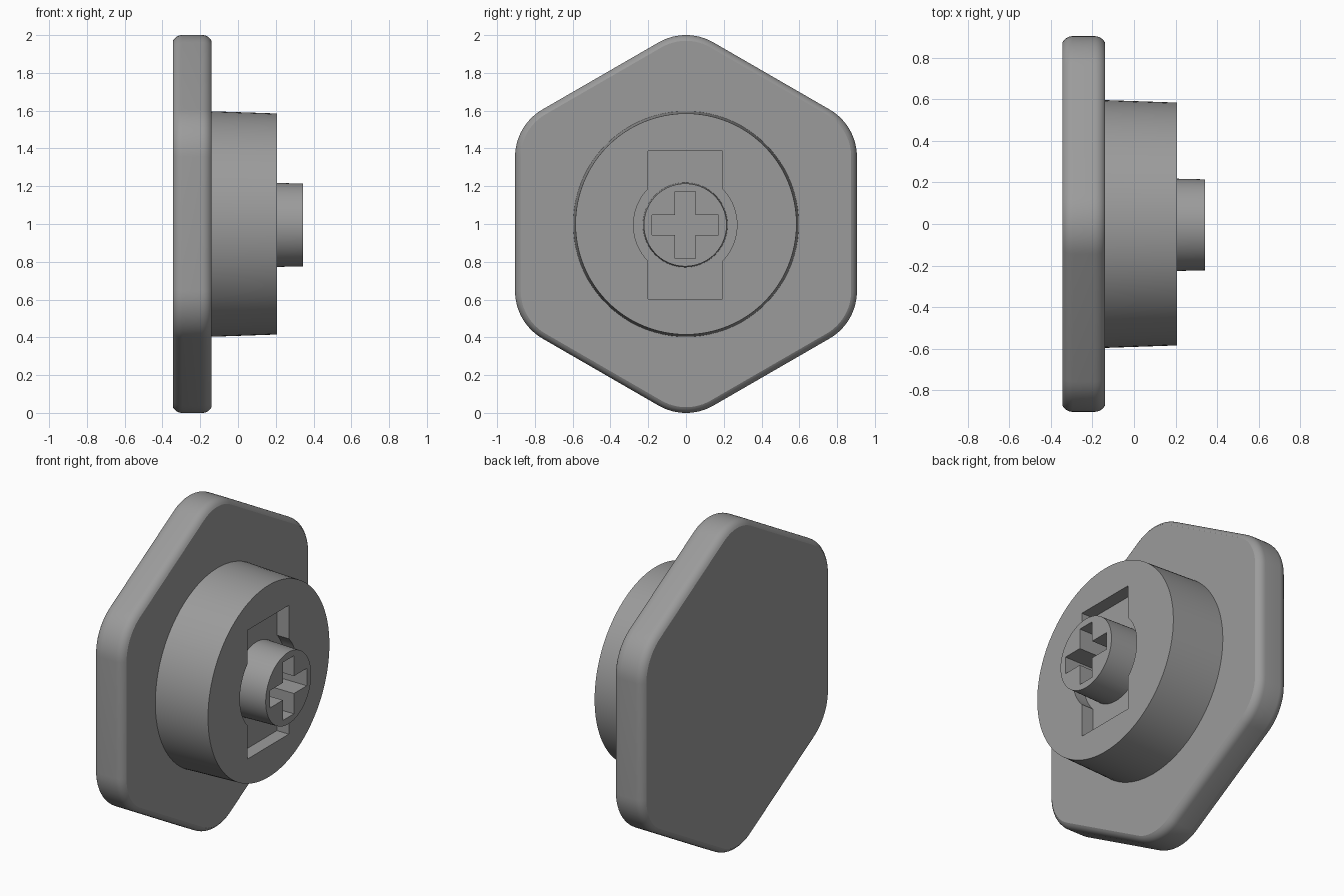
import bpy, bmesh, math
from math import sin, cos, pi, radians

if "Cube" in bpy.data.objects:
    bpy.data.objects.remove(bpy.data.objects["Cube"])

CY, CZ = -0.004, 0.995      # axis of the stem and its recess

grey = bpy.data.materials.new("mid grey")
grey.diffuse_color = (0.33, 0.33, 0.33, 1)
grey.use_nodes = True
grey.node_tree.nodes["Principled BSDF"].inputs["Base Color"].default_value = grey.diffuse_color


def loft(name, sections):
    """Closed solid through (x, [(y, z), ...]) outlines of equal length."""
    bm = bmesh.new()
    rings = [[bm.verts.new((x, y, z)) for y, z in pts] for x, pts in sections]
    n = len(rings[0])
    for a, b in zip(rings, rings[1:]):
        for i in range(n):
            j = (i + 1) % n
            bm.faces.new((a[i], a[j], b[j], b[i]))
    bm.faces.new(rings[0][::-1])
    bm.faces.new(rings[-1])
    bmesh.ops.recalc_face_normals(bm, faces=bm.faces)
    me = bpy.data.meshes.new(name)
    bm.to_mesh(me)
    bm.free()
    me.materials.append(grey)
    ob = bpy.data.objects.new(name, me)
    bpy.context.collection.objects.link(ob)
    return ob


def circle(r, y=0.0, z=1.0, n=96):
    return [(y + r * cos(2 * pi * i / n), z + r * sin(2 * pi * i / n)) for i in range(n)]


def box(w, h):
    return [(CY + a * w / 2, CZ + b * h / 2) for a, b in ((-1, -1), (1, -1), (1, 1), (-1, 1))]


def round_hexagon(inset):
    """Hexagon with a corner on top and rounded corners."""
    r, steps = 0.29, 12
    d = (0.905 - r) / cos(pi / 6)
    pts = []
    for k in range(6):
        c = radians(30 + 60 * k) + radians(0)
        for s in range(steps + 1):
            a = c - pi / 6 + pi / 3 * s / steps
            pts.append((d * cos(c) + (r - inset) * cos(a),
                        1 + d * sin(c) + (r - inset) * sin(a)))
    return pts


def combine(target, tool, operation):
    bpy.context.view_layer.objects.active = target
    mod = target.modifiers.new("cut", 'BOOLEAN')
    mod.operation, mod.solver, mod.object = operation, 'EXACT', tool
    bpy.ops.object.modifier_apply(modifier=mod.name)
    bpy.data.objects.remove(tool)


# Hexagonal plate with rounded rims
X0, X1, R, SWEEP = -0.345, -0.14, 0.057, radians(62)
arc = [(R * (sin(SWEEP) - sin(t)), R * (1 - cos(t)))
       for t in (SWEEP * (1 - i / 6) for i in range(7))]
body = loft("hexagonal_cap", [(X0 + dx, round_hexagon(i)) for dx, i in arc]
            + [(X1 - dx, round_hexagon(i)) for dx, i in reversed(arc)])

# Tapered round boss
combine(body, loft("boss", [(-0.2, circle(0.599)), (0.207, circle(0.585))]), 'UNION')

# Recess around the stem: upright slot plus round pocket
FLOOR = 0.127
combine(body, loft("slot", [(FLOOR, box(0.396, 0.785)), (0.3, box(0.396, 0.785))]), 'DIFFERENCE')
combine(body, loft("pocket", [(FLOOR, circle(0.274, CY, CZ)), (0.3, circle(0.274, CY, CZ))]),
        'DIFFERENCE')

# Stem with cross-shaped socket
combine(body, loft("stem", [(0.05, circle(0.226, CY, CZ)), (0.343, circle(0.219, CY, CZ))]), 'UNION')
for w, h in ((0.106, 0.354), (0.354, 0.106)):
    combine(body, loft("socket", [(0.01, box(w, h)), (0.4, box(w, h))]), 'DIFFERENCE')

# Smooth curves, sharp rims
bpy.ops.object.select_all(action='DESELECT')
body.select_set(True)
bpy.context.view_layer.objects.active = body
bpy.ops.object.shade_smooth_by_angle(angle=radians(25))
